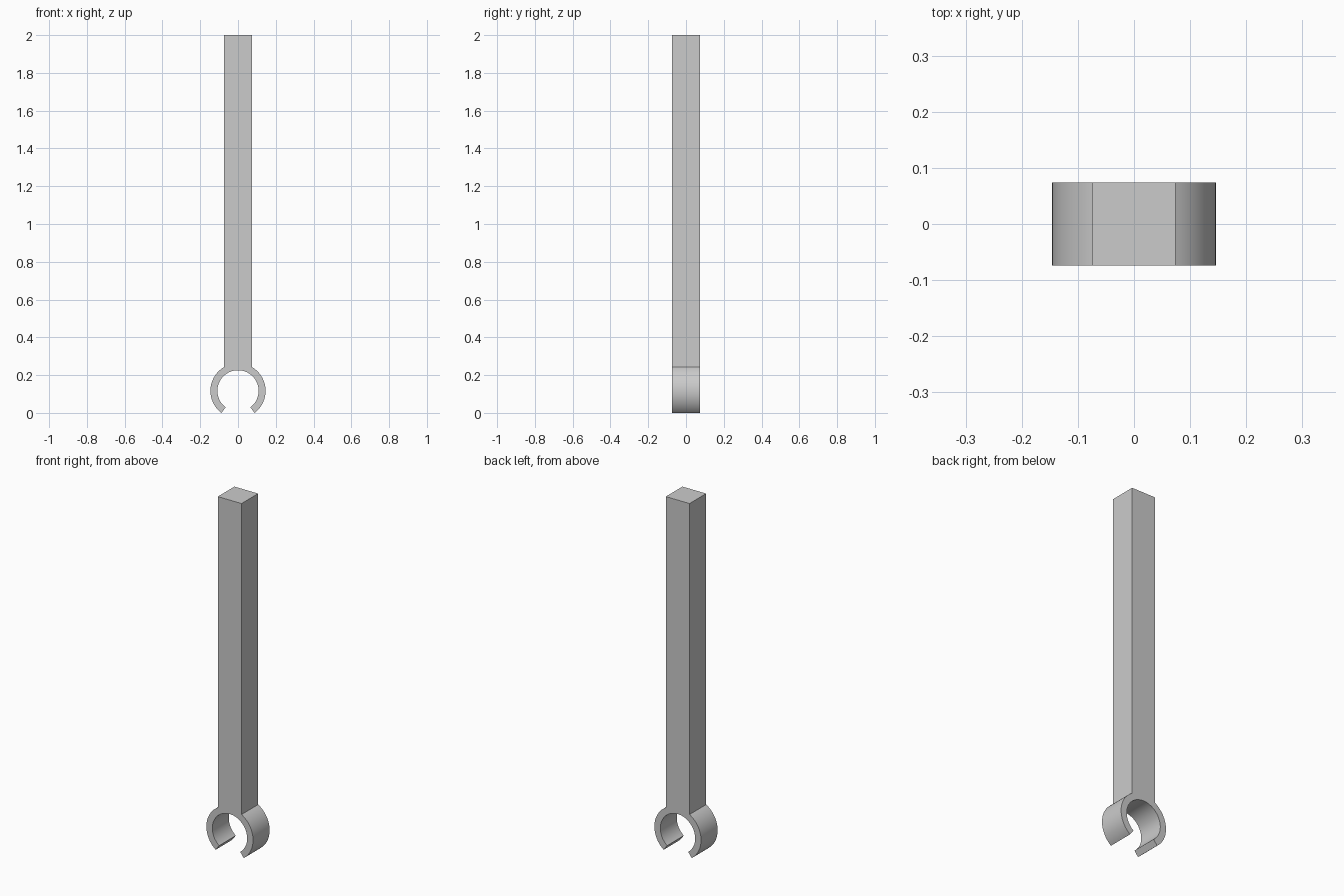
import bpy, bmesh, math

# Remove the default object
cube = bpy.data.objects.get("Cube")
if cube:
    bpy.data.objects.remove(cube)

OUTER, INNER = 0.146, 0.109      # ring radii
HALF = 0.074                     # half width of the square pole
TOP = 2.0
GAP = math.radians(37)           # half opening of the ring, from straight down
CENTRE = OUTER * math.cos(GAP)   # ring centre height
STEPS = 32


def arc(radius, start, end, steps):
    """Points on a circle; angles run from straight down towards +x."""
    angles = [start + (end - start) * i / steps for i in range(steps + 1)]
    return [(radius * math.sin(a), CENTRE - radius * math.cos(a)) for a in angles]


# Right-hand half of the outline: inner arc, tip, outer arc, pole
join = math.pi - math.asin(HALF / OUTER)
half = arc(INNER, math.pi, GAP, STEPS) + arc(OUTER, GAP, join, STEPS) + [(HALF, TOP)]
mirrored = [(-x, z) for x, z in reversed(half[1:])]
outline = half + mirrored

# Extrude the outline through the depth
bm = bmesh.new()
face = bm.faces.new([bm.verts.new((x, -HALF, z)) for x, z in outline])
result = bmesh.ops.extrude_face_region(bm, geom=[face], use_keep_orig=True)
moved = [v for v in result["geom"] if isinstance(v, bmesh.types.BMVert)]
bmesh.ops.translate(bm, verts=moved, vec=(0, 2 * HALF, 0))
bmesh.ops.recalc_face_normals(bm, faces=bm.faces)
caps = [f for f in bm.faces if len(f.verts) > 4]
bmesh.ops.triangulate(bm, faces=caps)

mesh = bpy.data.meshes.new("pole_with_clip")
bm.to_mesh(mesh)
bm.free()
pole = bpy.data.objects.new("pole_with_clip", mesh)
bpy.context.collection.objects.link(pole)

# Smooth ring, crisp edges
mesh.shade_smooth()
mesh.set_sharp_from_angle(angle=math.radians(30))

# Plain grey material
grey = bpy.data.materials.new("light_grey")
grey.use_nodes = True
colour = (0.6, 0.6, 0.6, 1)
grey.diffuse_color = colour
grey.node_tree.nodes["Principled BSDF"].inputs["Base Color"].default_value = colour
mesh.materials.append(grey)
